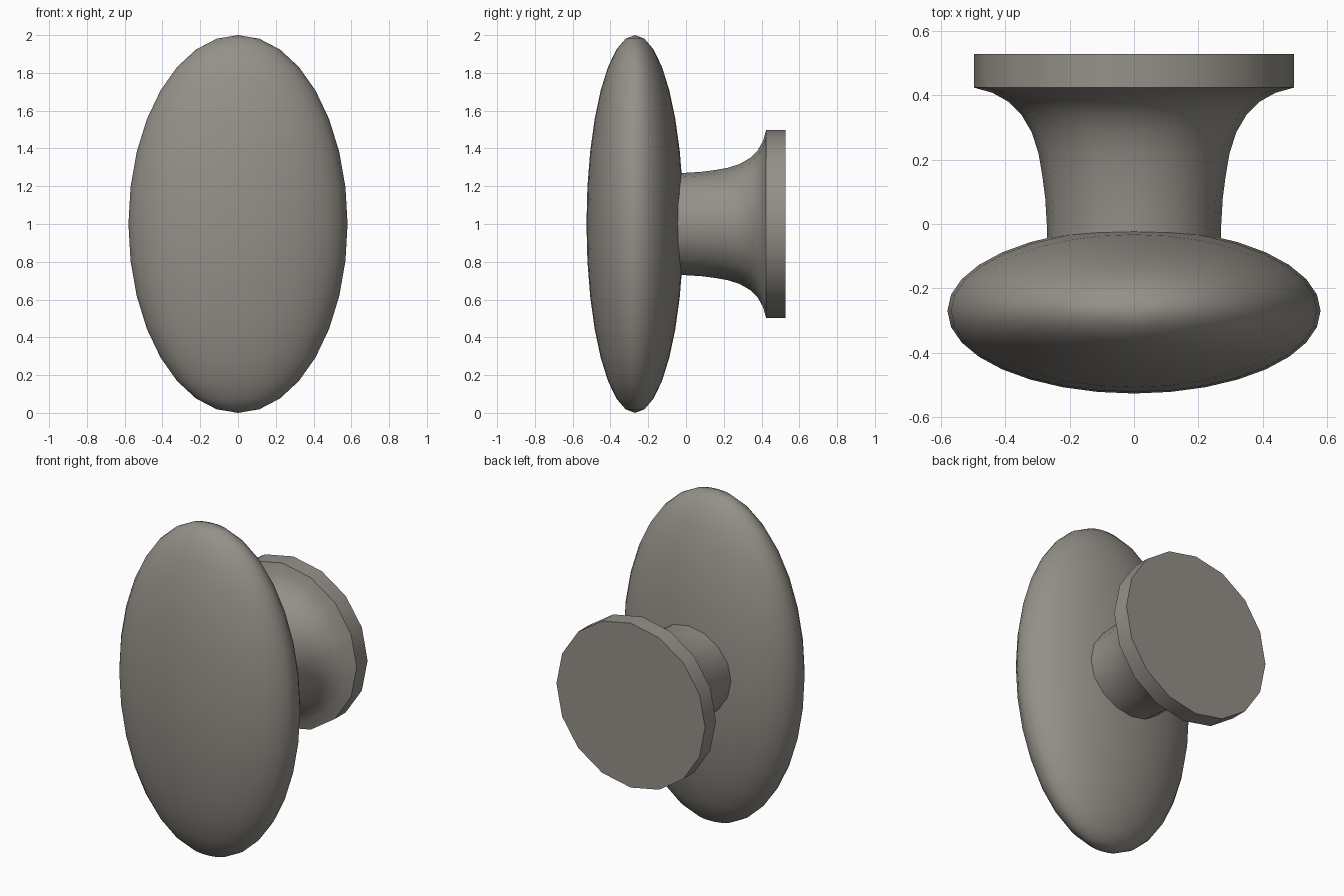
import bpy, bmesh, math

if "Cube" in bpy.data.objects:
    bpy.data.objects.remove(bpy.data.objects["Cube"])

mat = bpy.data.materials.new("warm grey metal")
mat.diffuse_color = (0.30, 0.28, 0.25, 1)
mat.use_nodes = True
mat.node_tree.nodes["Principled BSDF"].inputs["Base Color"].default_value = mat.diffuse_color


def add_object(name, bm):
    mesh = bpy.data.meshes.new(name)
    bmesh.ops.recalc_face_normals(bm, faces=bm.faces)
    bm.to_mesh(mesh)
    bm.free()
    mesh.materials.append(mat)
    obj = bpy.data.objects.new(name, mesh)
    bpy.context.collection.objects.link(obj)
    return obj


# Oval knob: a flattened, stretched sphere
bm = bmesh.new()
bmesh.ops.create_uvsphere(bm, u_segments=32, v_segments=16, radius=1)
bmesh.ops.scale(bm, vec=(0.58, 0.257, 1.0), verts=bm.verts)
bmesh.ops.translate(bm, vec=(0, -0.27, 1.0), verts=bm.verts)
knob = add_object("oval_knob", bm)
for p in knob.data.polygons:
    p.use_smooth = True

# Flared stem and mounting flange: (radius, y) profile turned about the y axis
PROFILE = [(0.27, -0.12), (0.27, -0.02), (0.276, 0.08), (0.285, 0.15),
           (0.297, 0.22), (0.318, 0.285), (0.35, 0.34), (0.39, 0.38),
           (0.44, 0.408), (0.497, 0.424), (0.497, 0.528)]
SIDES = 16
bm = bmesh.new()
rings = []
for r, y in PROFILE:
    rings.append([bm.verts.new((r * math.cos(a), y, 1.0 + r * math.sin(a)))
                  for a in (2 * math.pi * i / SIDES for i in range(SIDES))])
for lo, hi in zip(rings, rings[1:]):
    for i in range(SIDES):
        j = (i + 1) % SIDES
        bm.faces.new((lo[i], lo[j], hi[j], hi[i]))
bm.faces.new(rings[0])
bm.faces.new(rings[-1])
stem = add_object("flared_stem", bm)

# Smooth sides, crisp flange edges
bpy.ops.object.select_all(action='DESELECT')
stem.select_set(True)
bpy.context.view_layer.objects.active = stem
bpy.ops.object.shade_smooth_by_angle(angle=math.radians(35))
